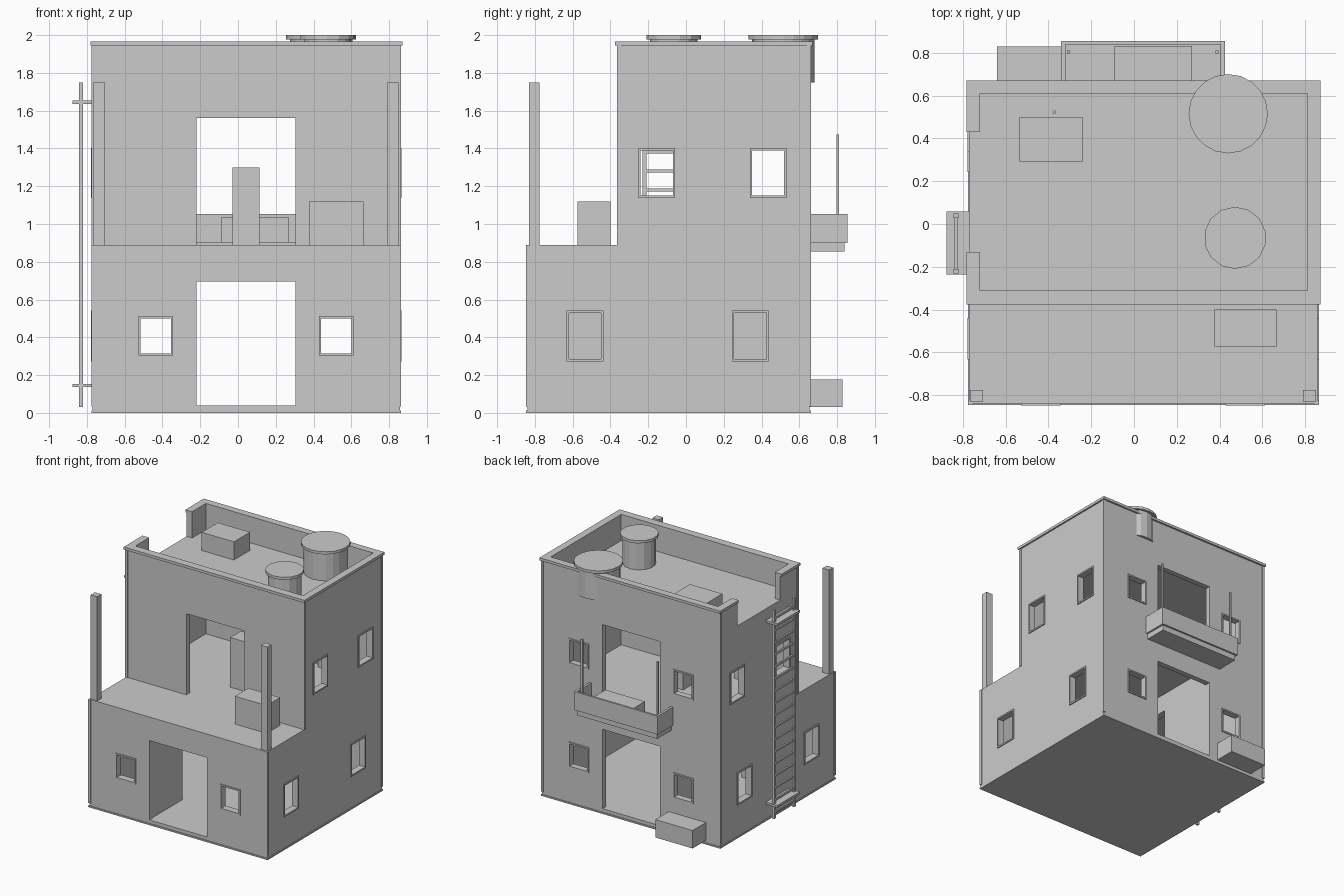
import bpy
import bmesh
from mathutils import Vector

cube = bpy.data.objects.get("Cube")
if cube:
    bpy.data.objects.remove(cube, do_unlink=True)

plaster = bpy.data.materials.new("light_grey")
plaster.use_nodes = True
GREY = (0.6, 0.6, 0.6, 1)
plaster.diffuse_color = GREY
plaster.node_tree.nodes["Principled BSDF"].inputs["Base Color"].default_value = GREY


def add_mesh(name, bm):
    mesh = bpy.data.meshes.new(name)
    bm.to_mesh(mesh)
    bm.free()
    mesh.materials.append(plaster)
    obj = bpy.data.objects.new(name, mesh)
    bpy.context.collection.objects.link(obj)
    return obj


def box(name, x, y, z):
    """Box from (min, max) pairs on each axis."""
    bm = bmesh.new()
    bmesh.ops.create_cube(bm, size=1)
    lo, hi = Vector((x[0], y[0], z[0])), Vector((x[1], y[1], z[1]))
    for v in bm.verts:
        v.co = [(a + b) / 2 + c * (b - a) for a, b, c in zip(lo, hi, v.co)]
    return add_mesh(name, bm)


def cut(obj, *spans):
    """Subtract boxes, then bake the result."""
    cutters = [box("cutter", *s) for s in spans]
    for c in cutters:
        c.hide_render = True
        m = obj.modifiers.new("cut", 'BOOLEAN')
        m.operation, m.solver, m.object = 'DIFFERENCE', 'EXACT', c
    bpy.context.view_layer.update()
    graph = bpy.context.evaluated_depsgraph_get()
    mesh = bpy.data.meshes.new_from_object(obj.evaluated_get(graph))
    obj.modifiers.clear()
    obj.data = mesh
    for c in cutters:
        bpy.data.objects.remove(c, do_unlink=True)
    return obj


def cylinder(name, x, y, z, radius, sides):
    bm = bmesh.new()
    bmesh.ops.create_cone(bm, cap_ends=True, segments=sides, radius1=radius,
                          radius2=radius, depth=z[1] - z[0])
    bmesh.ops.translate(bm, verts=bm.verts, vec=(x, y, (z[0] + z[1]) / 2))
    return add_mesh(name, bm)


# Main dimensions
X = (-0.77, 0.857)
IN_X = (-0.72, 0.81)
FRONT, BACK, UPPER = -0.84, 0.655, -0.36
TERRACE, ROOF = 0.89, 1.75
DOOR = (-0.22, 0.305)
THROUGH_X, THROUGH_Y = (-1, 1), (-1, 1)

# Windows: spans along the wall
end_windows = [(-0.515, -0.355), (0.44, 0.60)]
low_side = [(-0.62, -0.45), (0.255, 0.425)]
high_side = [(-0.24, -0.07), (0.35, 0.52)]
LOW_Z, HIGH_Z = (0.285, 0.53), (1.15, 1.39)
END_LOW_Z, END_HIGH_Z = (0.315, 0.50), (1.17, 1.355)

# Ground storey
ground = box("ground_storey", X, (FRONT, BACK), (0.01, TERRACE))
cut(ground, (IN_X, (FRONT + 0.05, 0.61), (0.04, 0.84)),
    (DOOR, THROUGH_Y, (0.04, 0.695)),
    *[(w, THROUGH_Y, END_LOW_Z) for w in end_windows],
    *[(THROUGH_X, w, LOW_Z) for w in low_side])
box("base_slab", (-0.776, 0.863), (-0.846, 0.661), (0, 0.012))

# Ground floor partition with a doorway
partition = box("partition", (-0.28, -0.225), (FRONT + 0.05, 0.61), (0.04, 0.84))
cut(partition, (THROUGH_X, (-0.40, 0.10), (0, 0.69)))

# Upper storey
upper = box("upper_storey", X, (UPPER, BACK), (TERRACE, ROOF))
cut(upper, (IN_X, (-0.31, 0.61), (0.8, 1.69)),
    (DOOR, THROUGH_Y, (0.8, 1.56)),
    *[(w, (0.5, 1), END_HIGH_Z) for w in end_windows],
    *[(THROUGH_X, w, HIGH_Z) for w in high_side])
box("indoor_pillar", (-0.03, 0.115), (-0.06, 0.08), (TERRACE, 1.30))

# Parapet and coping, open at the ladder
inner = (IN_X, (-0.31, 0.61), (1.7, 2.1))
gap = ((-1, -0.7), (-0.13, 0.43), (1.7, 2.1))
cut(box("parapet", X, (UPPER, BACK), (ROOF, 1.945)), inner, gap)
cut(box("coping", (-0.782, 0.87), (-0.375, 0.67), (1.945, 1.967)), inner, gap)


# Corner trims
def corner_trims(name, y_pair, z):
    for x in ((-0.776, -0.755), (0.842, 0.863)):
        for y in y_pair:
            box(name, x, y, z)


back_trim = (0.641, 0.661)
corner_trims("lower_corner_trim", [(-0.846, -0.825), back_trim], (0.035, TERRACE))
corner_trims("upper_corner_trim", [(-0.366, -0.345), back_trim], (TERRACE, 1.945))


# Window frames: thin raised rims
def frame(name, axis, wall, span, z):
    rim, proud = 0.012, 0.008
    u = (span[0] - rim, span[1] + rim)
    zz = (z[0] - rim, z[1] + rim)
    d = (wall - proud, wall + proud)
    deep = (wall - 0.1, wall + 0.1)
    if axis == 'x':
        cut(box(name, d, u, zz), (deep, span, z))
    else:
        cut(box(name, u, d, zz), (span, deep, z))


for wall in X:
    for spans, z in ((low_side, LOW_Z), (high_side, HIGH_Z)):
        for s in spans:
            frame("side_window_frame", 'x', wall, s, z)
for s in end_windows:
    frame("front_window_frame", 'y', FRONT, s, END_LOW_Z)
    frame("back_window_frame", 'y', BACK, s, END_LOW_Z)
    frame("back_window_frame", 'y', BACK, s, END_HIGH_Z)

# Terrace posts and box
for x in (-0.735, 0.82):
    box("terrace_post", (x - 0.03, x + 0.03), (-0.83, -0.775), (TERRACE, 1.75))
box("terrace_box", (0.375, 0.665), (-0.575, -0.40), (TERRACE, 1.12))

# Rear balcony
box("balcony_slab", (-0.325, 0.41), (0.65, 0.84), (0.855, 0.905))
cut(box("balcony_wall", (-0.34, 0.425), (0.65, 0.855), (0.90, 1.052)),
    ((-0.32, 0.405), (0.5, 0.838), (0.8, 1.2)))
box("balcony_box", (-0.09, 0.27), (0.665, 0.832), (0.90, 1.035))
for x in (-0.305, 0.387):
    box("balcony_pole", (x - 0.007, x + 0.007), (0.797, 0.811), (0.90, 1.475))

# Rear step block
box("rear_block", (-0.64, -0.30), (0.65, 0.828), (0.03, 0.178))

# Ladder on the right wall
RAILS = (-0.22, 0.038)
for y in RAILS:
    box("ladder_rail", (-0.842, -0.82), (y - 0.011, y + 0.011), (0.03, 1.75))
for i in range(17):
    z = 0.08 + i * 0.1
    box("ladder_rung", (-0.838, -0.824), RAILS, (z - 0.008, z + 0.008))
for z in (0.145, 1.645):
    box("ladder_bracket", (-0.875, -0.765), (-0.237, 0.058), (z - 0.009, z + 0.009))

# Rooftop tanks
for x, y, r, n in ((0.44, 0.515, 0.185, 20), (0.472, -0.065, 0.145, 14)):
    cylinder("tank_body", x, y, (ROOF, 1.98), r - 0.02, n)
    cylinder("tank_lid", x, y, (1.978, 2.0), r, n)

# Rooftop unit and pipe
box("roof_unit", (-0.535, -0.24), (0.29, 0.50), (ROOF, 1.90))
cylinder("roof_pipe", -0.372, 0.523, (ROOF, 1.86), 0.008, 8)
